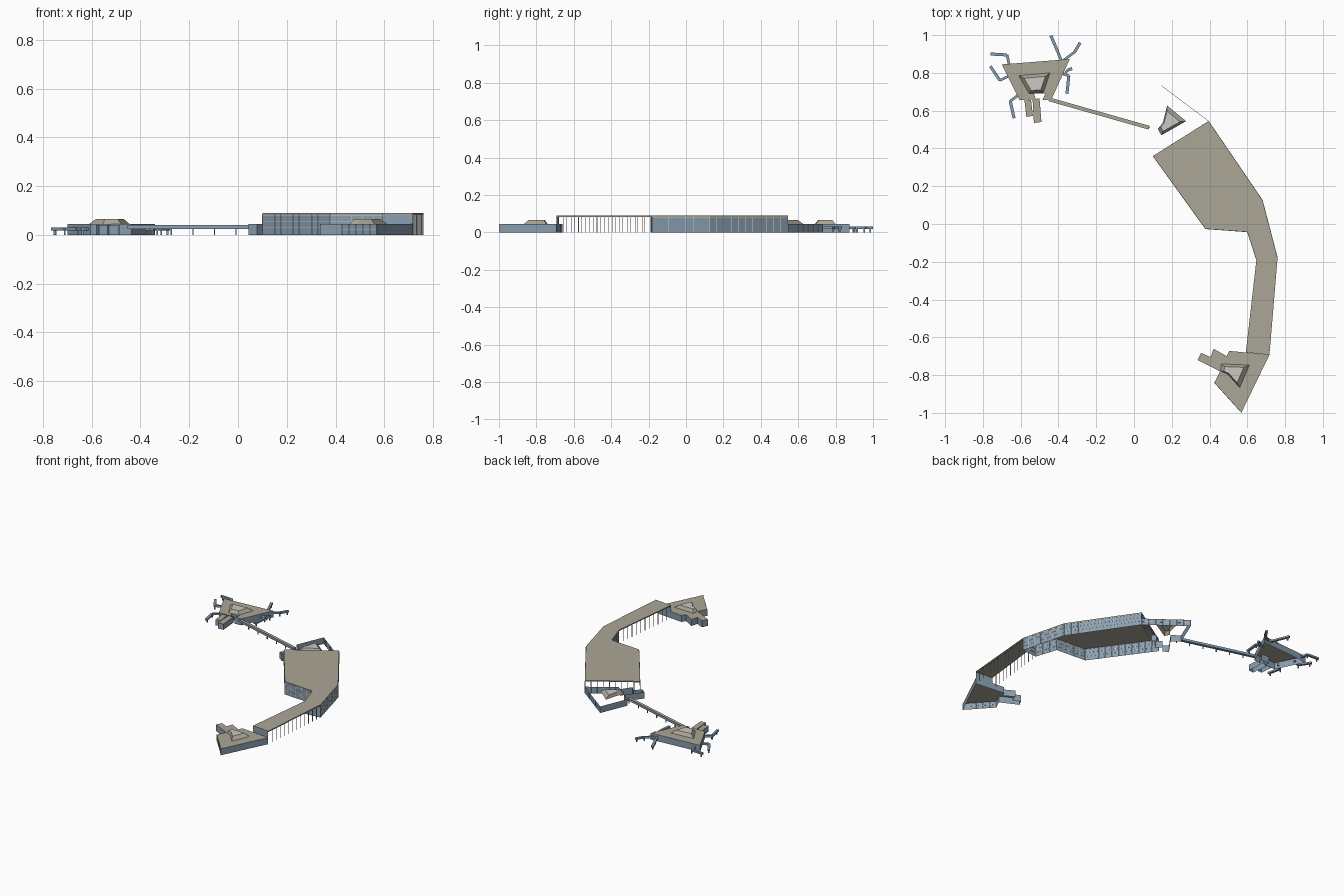
import bpy, bmesh, math
from mathutils import Vector

cube = bpy.data.objects.get("Cube")
if cube:
    bpy.data.objects.remove(cube, do_unlink=True)


def material(name, rgb):
    m = bpy.data.materials.new(name)
    m.use_nodes = True
    m.diffuse_color = (*rgb, 1)
    m.node_tree.nodes["Principled BSDF"].inputs["Base Color"].default_value = (*rgb, 1)
    return m


ROOF = material("roof beige", (0.41, 0.38, 0.31))
GLASS = material("facade blue grey", (0.25, 0.34, 0.43))
PALE = material("pale frame", (0.62, 0.61, 0.56))
LIGHT = material("skylight grey", (0.58, 0.58, 0.55))


def finish(name, bm, *mats):
    mesh = bpy.data.meshes.new(name)
    bm.to_mesh(mesh)
    bm.free()
    for m in mats:
        mesh.materials.append(m)
    obj = bpy.data.objects.new(name, mesh)
    bpy.context.collection.objects.link(obj)
    return obj


def ccw(loop):
    area = sum(p[0] * q[1] - q[0] * p[1] for p, q in zip(loop, loop[1:] + loop[:1]))
    return list(loop) if area > 0 else list(loop)[::-1]


def add_walls(bm, path, z0, z1, closed):
    ends = path[1:] + path[:1] if closed else path[1:]
    for p, q in zip(path, ends):
        bm.faces.new([bm.verts.new(c) for c in
                      ((*p, z0), (*q, z0), (*q, z1), (*p, z1))])


def add_cap(bm, loop, z, down=False, mat=0):
    f = bm.faces.new([bm.verts.new((*p, z)) for p in (loop[::-1] if down else loop)])
    f.material_index = mat


def slab(name, loop, z0, z1):
    loop = ccw(loop)
    bm = bmesh.new()
    add_walls(bm, loop, z0, z1, True)
    add_cap(bm, loop, z1)
    add_cap(bm, loop, z0, True)
    return finish(name, bm, ROOF)


def building(name, loop, height, roof=True):
    """Glazed walls, open underneath, with an optional flat roof."""
    loop = ccw(loop)
    bm = bmesh.new()
    add_walls(bm, loop, 0, height, True)
    if roof:
        add_cap(bm, loop, height, mat=1)
    return finish(name, bm, GLASS, ROOF)


def add_bar(bm, a, b, width, z0, z1):
    """Upright-sided bar between two plan points."""
    a, b = Vector(a), Vector(b)
    d = (b - a).normalized()
    n = Vector((-d.y, d.x)) * width / 2
    loop = ccw([tuple(v) for v in (a + n, a - n, b - n, b + n)])
    add_walls(bm, loop, z0, z1, True)
    add_cap(bm, loop, z1, mat=1)
    add_cap(bm, loop, z0, True)


def along(a, b, spacing):
    n = max(2, round(math.dist(a, b) / spacing))
    return [tuple(Vector(a).lerp(Vector(b), i / n)) for i in range(n + 1)]


def post(bm, p, size, z0, z1):
    add_bar(bm, (p[0] - size / 2, p[1]), (p[0] + size / 2, p[1]), size, z0, z1)


def mullions(name, path, height, rows, closed=False):
    bm = bmesh.new()
    for p, q in zip(path, path[1:] + path[:1] if closed else path[1:]):
        for z in rows:
            add_bar(bm, p, q, 0.002, z, z + 0.0015)
        for c in along(p, q, 0.045):
            post(bm, c, 0.002, 0, height)
    finish(name, bm, PALE, PALE)


def skylight(name, loop, z0=0.045, z1=0.066, scale=0.68):
    loop = ccw(loop)
    mid = sum((Vector(p) for p in loop), Vector((0, 0))) / len(loop)
    top = [tuple(mid + (Vector(p) - mid) * scale) for p in loop]
    bm = bmesh.new()
    low = [bm.verts.new((*p, z0)) for p in loop]
    high = [bm.verts.new((*p, z1)) for p in top]
    for i in range(len(loop)):
        j = (i + 1) % len(loop)
        bm.faces.new((low[i], low[j], high[j], high[i]))
    bm.faces.new(high).material_index = 1
    finish(name, bm, ROOF, LIGHT)


# Main hall and the open arm share one folded roof
north_w, north_e = (0.10, 0.36), (0.395, 0.545)
bend_e, neck_e = (0.68, 0.127), (0.76, -0.18)
arm_e, arm_w = (0.717, -0.693), (0.592, -0.68)
neck_w, inner, south_w = (0.648, -0.19), (0.60, -0.042), (0.378, -0.026)
slab("main_roof", [north_w, south_w, inner, neck_w, arm_w, arm_e, neck_e, bend_e, north_e],
     0.083, 0.09)

hall_path = [north_w, south_w, inner, neck_w, neck_e, bend_e, north_e]
bm = bmesh.new()
add_walls(bm, hall_path, 0, 0.083, False)
add_walls(bm, [arm_w, arm_e], 0, 0.083, False)
finish("hall_walls", bm, GLASS)
mullions("hall_mullions", hall_path, 0.083, (0.028, 0.055, 0.08))

# Columns under the arm and the open north edge
bm = bmesh.new()
for a, b, gap in ((neck_e, arm_e, 0.04), (neck_w, arm_w, 0.04), (north_w, north_e, 0.04)):
    for c in along(a, b, gap)[1:-1]:
        post(bm, c, 0.003, 0, 0.083)
finish("roof_columns", bm, PALE, PALE)

# Two mirrored side concourses, laid out in (along, inward) distances from a hall corner
outline = [(0, 0), (0.34, 0), (0.26, 0.198), (0.193, 0.197), (0.191, 0.331), (0.149, 0.33),
           (0.147, 0.275), (0.10, 0.281), (0.105, 0.201), (0.074, 0.20), (0.044, 0.12)]
light_shape = [(0.095, 0.072), (0.225, 0.066), (0.188, 0.155), (0.19, 0.195), (0.155, 0.21)]


def place(points, origin, a, p):
    return [(origin[0] + u * a[0] + v * p[0], origin[1] + u * a[1] + v * p[1])
            for u, v in points]


for side, origin, a, p, roofed in (
        ("south", arm_e, (-0.437, -0.899), (-0.899, 0.437), True),
        ("north", north_e, (-0.80, 0.60), (-0.60, -0.80), False)):
    shape = list(outline)
    if not roofed:
        shape[1] = (0.31, 0)
    loop = ccw(place(shape, origin, a, p))
    building(side + "_concourse", loop, 0.045, roofed)
    mullions(side + "_concourse_mullions", ccw(place(shape[:3], origin, a, p))[:2],
             0.045, (0.022,))
    skylight(side + "_skylight", place(light_shape, origin, a, p))

# Satellite building with its notch, stubs and skylight
building("satellite", [(-0.70, 0.845), (-0.605, 0.655), (-0.52, 0.66), (-0.53, 0.69),
                       (-0.47, 0.69), (-0.485, 0.655), (-0.437, 0.66), (-0.34, 0.873)], 0.045)
building("satellite_stub_west", [(-0.58, 0.656), (-0.57, 0.567), (-0.535, 0.572),
                                 (-0.545, 0.656)], 0.04)
building("satellite_stub_east", [(-0.537, 0.66), (-0.53, 0.535), (-0.49, 0.54),
                                 (-0.50, 0.665)], 0.04)
skylight("satellite_skylight", [(-0.61, 0.785), (-0.555, 0.69), (-0.48, 0.695), (-0.445, 0.80)])

# Raised walkway on posts
start, end = (-0.45, 0.66), (0.08, 0.51)
bm = bmesh.new()
add_bar(bm, start, end, 0.02, 0.024, 0.04)
finish("walkway", bm, GLASS, ROOF)
bm = bmesh.new()
for c in along(start, end, 0.09)[1:]:
    post(bm, c, 0.005, 0, 0.024)
finish("walkway_posts", bm, GLASS, GLASS)

# Boarding bridges around the satellite
bridges = [
    [(-0.66, 0.84), (-0.672, 0.895), (-0.76, 0.90)],
    [(-0.66, 0.785), (-0.71, 0.76), (-0.76, 0.835)],
    [(-0.61, 0.685), (-0.655, 0.65), (-0.635, 0.56)],
    [(-0.385, 0.865), (-0.405, 0.915), (-0.44, 0.997)],
    [(-0.375, 0.865), (-0.315, 0.91), (-0.285, 0.96)],
    [(-0.39, 0.80), (-0.345, 0.785), (-0.355, 0.69)],
    [(-0.365, 0.80), (-0.35, 0.815), (-0.328, 0.823)]]
for i, (root, elbow, tip) in enumerate(bridges, 1):
    bm = bmesh.new()
    add_bar(bm, root, elbow, 0.014, 0.018, 0.03)
    add_bar(bm, elbow, tip, 0.016, 0.018, 0.03)
    for c in (elbow, Vector(elbow).lerp(Vector(tip), 0.85)):
        post(bm, c, 0.007, 0, 0.018)
    finish(f"boarding_bridge_{i}", bm, GLASS, GLASS)
